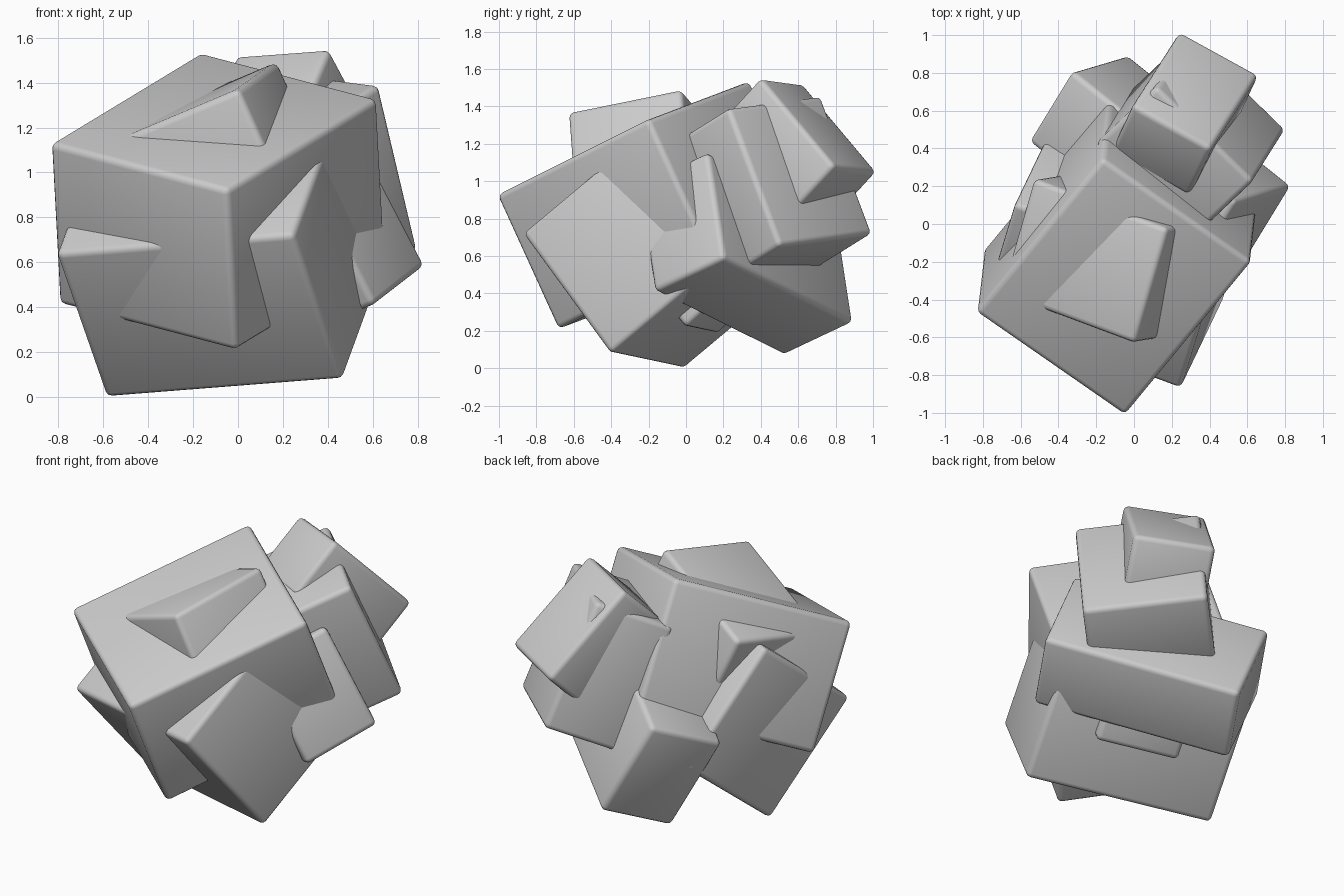
import bpy
import bmesh
from mathutils import Matrix, Vector

cube = bpy.data.objects.get("Cube")
if cube:
    bpy.data.objects.remove(cube, do_unlink=True)

# One plain grey for the whole cluster
grey = bpy.data.materials.new("stone_grey")
grey.use_nodes = True
colour = (0.6, 0.6, 0.6, 1.0)
grey.diffuse_color = colour
grey.node_tree.nodes["Principled BSDF"].inputs["Base Color"].default_value = colour

PAD = 0.02      # makes up for the rounded corners
BEVEL = 0.03


def block(name, corner, edge_a, edge_b, depth):
    """Rounded box from a corner, two edges, and a depth along their cross product."""
    a, b = Vector(edge_a), Vector(edge_b)
    x = a.normalized()
    z = a.cross(b).normalized()
    y = z.cross(x)
    centre = Vector(corner) + (a + y * b.length + z * depth) / 2
    size = [s + PAD for s in (a.length, b.length, abs(depth))]

    bm = bmesh.new()
    bmesh.ops.create_cube(bm, size=1)
    bmesh.ops.scale(bm, vec=size, verts=bm.verts)
    bmesh.ops.bevel(bm, geom=bm.edges[:], offset=BEVEL, segments=3,
                    profile=0.5, affect='EDGES')
    for face in bm.faces:
        face.smooth = True
    mesh = bpy.data.meshes.new(name)
    bm.to_mesh(mesh)
    bm.free()

    obj = bpy.data.objects.new(name, mesh)
    obj.matrix_world = Matrix.Translation(centre) @ Matrix((x, y, z)).transposed().to_4x4()
    mesh.materials.append(grey)
    bpy.context.collection.objects.link(obj)
    return obj


# Large blocks at the front
block("main_block", (-0.05, -1.0, 0.92), (0.66, 0.80, 0.40), (-0.78, 0.53, 0.20), -0.77)
block("lower_block", (0.24, -0.86, 0.72), (0.22, 0.46, -0.63), (0.165, 0.553, 0.508), -1.11)

# Block pushing through the top of the main block
block("core_block", (0.0, -0.62, 1.36), (0.17, 0.59, 0.12), (-0.69, 0.27, -0.29), -0.8)

# Blocks at the back
block("back_block", (0.62, 0.23, 1.38), (0.17, 0.27, -0.72), (-0.315, -0.30, -0.18), 0.70)
block("back_low_block", (0.82, 0.20, 0.59), (-0.22, -0.36, -0.17), (-0.88, 0.64, -0.36), -0.63)
block("back_top_block", (0.40, 0.40, 1.54), (-0.40, 0.22, -0.03), (0.26, 0.38, -0.46), 0.37)

# Small block just showing underneath
block("under_block", (0.27, 0.0, 0.23), (-0.45, 0.166, -0.036), (0.08, 0.27, 0.25), -0.4)
